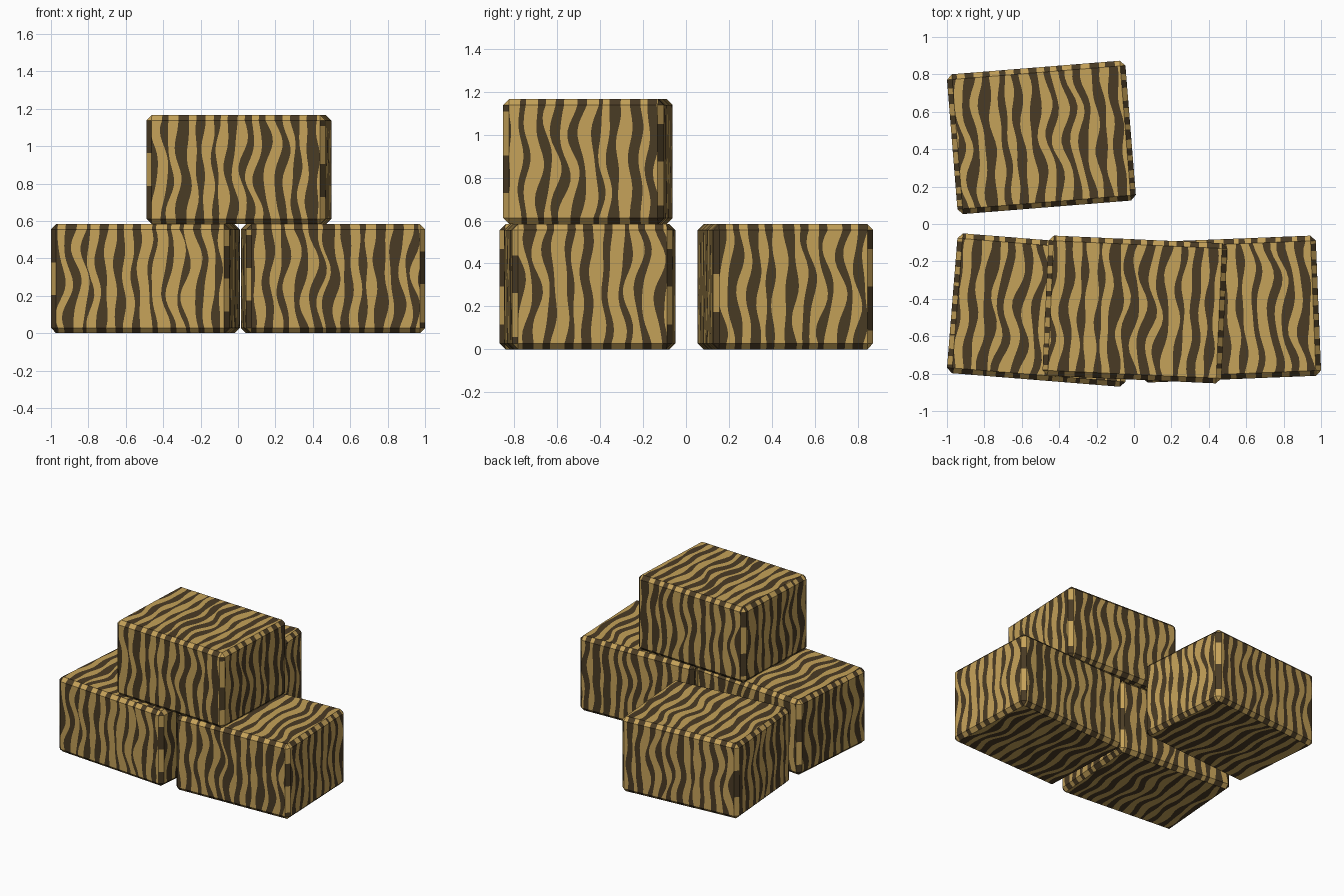
import bpy, math, random
from mathutils import Vector

cube = bpy.data.objects.get("Cube")
if cube:
    bpy.data.objects.remove(cube, do_unlink=True)

SIZE = Vector((0.957, 0.75, 0.583))
CHAMFER = 0.028
ROWS = 18
PITCH = 0.043


def material(name, colour):
    mat = bpy.data.materials.new(name)
    mat.use_nodes = True
    mat.diffuse_color = colour
    mat.node_tree.nodes["Principled BSDF"].inputs["Base Color"].default_value = colour
    return mat


MATERIALS = [material("light wood", (0.56, 0.36, 0.10, 1)),
             material("dark wood grain", (0.068, 0.044, 0.018, 1))]


def grain_rows(half_u, half_v, rng):
    """Wavy stripe boundaries: one sorted list of u positions per row."""
    count = int(2 * half_u / PITCH) + 6
    jitter = [rng.uniform(-0.011, 0.011) for _ in range(count)]
    own = [rng.uniform(0, math.tau) for _ in range(count)]
    phase, swell = rng.uniform(0, math.tau), rng.uniform(0, math.tau)
    rows = []
    for r in range(ROWS + 1):
        v = half_v * (2 * r / ROWS - 1)
        row, last = [-half_u], -half_u - 0.2
        for i in range(count):
            amp = 0.015 + 0.010 * math.sin(0.45 * i + swell)
            u = (i - count / 2) * PITCH + jitter[i]
            u += amp * math.sin(v * 15 + 0.3 * i + phase)
            u += 0.007 * math.sin(v * 24 + own[i])
            last = max(u, last + 0.006)
            row.append(max(-half_u, min(half_u, last)))
        rows.append(row + [half_u])
    return rows


class MeshBuilder:
    def __init__(self):
        self.index, self.verts, self.faces, self.tints = {}, [], [], []

    def face(self, points, normal, tint):
        ids = []
        for p in points:
            key = tuple(round(c, 5) for c in p)
            if key not in self.index:
                self.index[key] = len(self.verts)
                self.verts.append(key)
            if self.index[key] not in ids:
                ids.append(self.index[key])
        if len(ids) < 3:
            return
        a, b, c = (Vector(self.verts[i]) for i in ids[:3])
        if (b - a).cross(c - a).dot(normal) < 0:
            ids.reverse()
        self.faces.append(ids)
        self.tints.append(tint)


def crate(name, centre, angle, seed):
    rng = random.Random(seed)
    build = MeshBuilder()
    half = SIZE / 2
    inner = half - Vector((CHAMFER,) * 3)

    # Six striped panels; wall stripes carry on over the top and bottom chamfers
    for axis in range(3):
        u_axis, v_axis = ((1, 2), (0, 2), (0, 1))[axis]
        for side in (-1, 1):
            normal = Vector((0, 0, 0))
            normal[axis] = side

            def point(u, v, depth):
                p = Vector((0, 0, 0))
                p[axis], p[u_axis], p[v_axis] = side * depth, u, v
                return p

            rows = grain_rows(inner[u_axis], inner[v_axis], rng)
            lines = [[point(u, inner[v_axis] * (2 * r / ROWS - 1), half[axis])
                      for u in row] for r, row in enumerate(rows)]
            if axis < 2:
                lines.insert(0, [point(u, -half.z, inner[axis]) for u in rows[0]])
                lines.append([point(u, half.z, inner[axis]) for u in rows[-1]])
            for low, high in zip(lines, lines[1:]):
                for i in range(len(low) - 1):
                    build.face((low[i], low[i + 1], high[i + 1], high[i]), normal, i % 2)

    # Upright chamfers with short grain patches, and the corner triangles
    for sx in (-1, 1):
        for sy in (-1, 1):
            outward = Vector((sx, sy, 0))
            phase = rng.uniform(0, math.tau)
            for r in range(ROWS):
                z0, z1 = (inner.z * (2 * k / ROWS - 1) for k in (r, r + 1))
                tint = int(math.sin(z0 * 17 + phase) > 0)
                build.face((Vector((sx * half.x, sy * inner.y, z0)),
                            Vector((sx * inner.x, sy * half.y, z0)),
                            Vector((sx * inner.x, sy * half.y, z1)),
                            Vector((sx * half.x, sy * inner.y, z1))), outward, tint)
            for sz in (-1, 1):
                signs = Vector((sx, sy, sz))
                corner = []
                for axis in range(3):
                    p = inner.copy()
                    p[axis] = half[axis]
                    corner.append(p * signs)
                build.face(corner, signs, rng.randint(0, 1))

    mesh = bpy.data.meshes.new(name)
    mesh.from_pydata(build.verts, [], build.faces)
    for mat in MATERIALS:
        mesh.materials.append(mat)
    for poly, tint in zip(mesh.polygons, build.tints):
        poly.material_index = tint
    obj = bpy.data.objects.new(name, mesh)
    obj.location = centre
    obj.rotation_euler.z = math.radians(angle)
    bpy.context.collection.objects.link(obj)


# Three crates on the ground and one stacked on the front pair
low = SIZE.z / 2
crate("back_crate", (-0.495, 0.463, low), 4.6, 3)
crate("front_right_crate", (-0.495, -0.46, low), -4.6, 8)
crate("front_left_crate", (0.508, -0.455, low), 2.3, 15)
crate("top_crate", (0.005, -0.457, low + SIZE.z), -2.6, 21)
